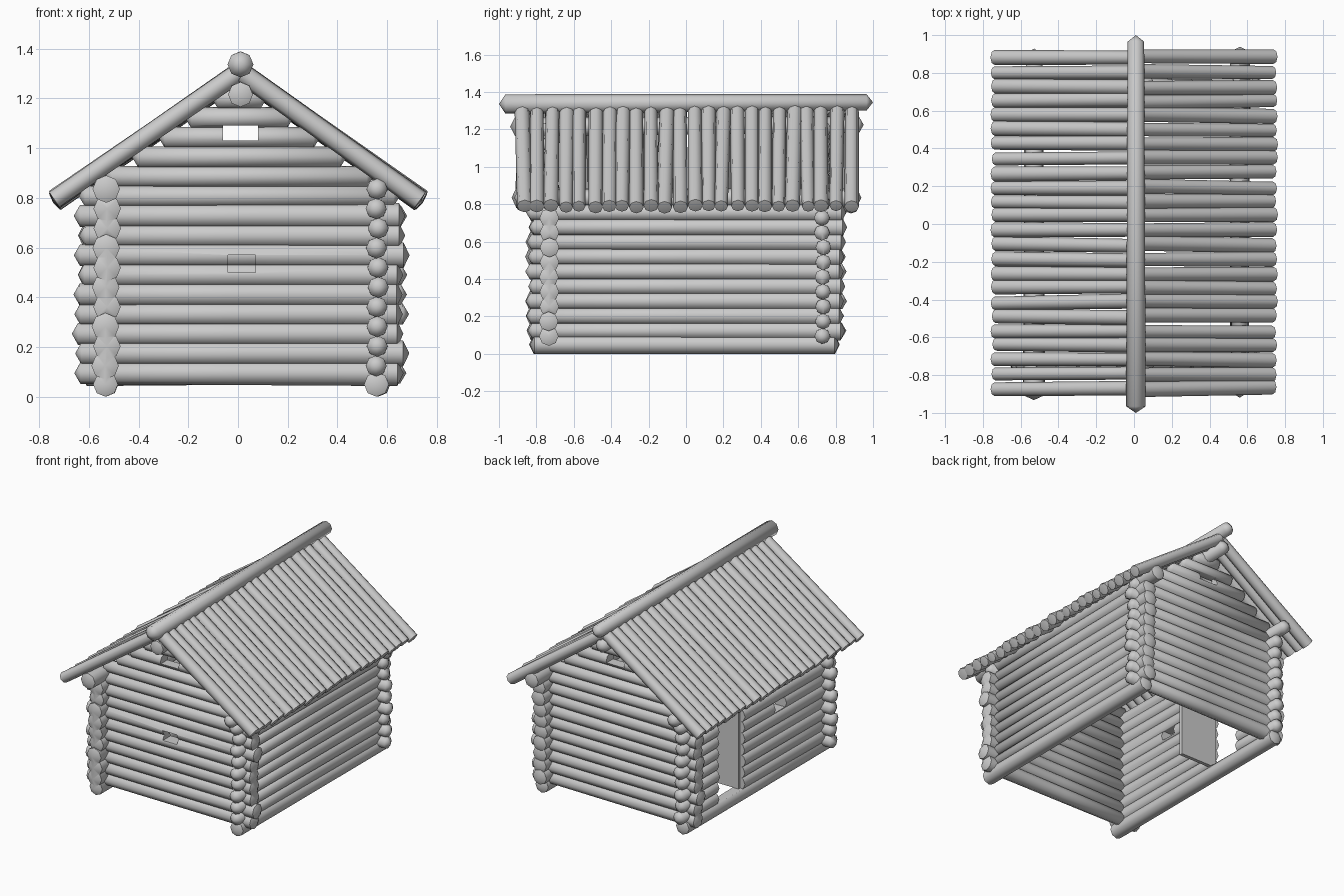
import bpy, bmesh, math, random
from mathutils import Vector

if "Cube" in bpy.data.objects:
    bpy.data.objects.remove(bpy.data.objects["Cube"])

random.seed(4)
PITCH = 0.079


def jit(a):
    return random.uniform(-a, a)


def add_log(bm, a, b, ra, rb, tip=0.025, sides=8):
    """Tapered log from a to b with shallow pointed ends."""
    a, b = Vector(a), Vector(b)
    d = (b - a).normalized()
    side = d.cross(Vector((0, 0, 1))).normalized()
    up = side.cross(d)
    stations = [(a + d * tip, ra), (a.lerp(b, 0.5), (ra + rb) / 2), (b - d * tip, rb)]
    rings = []
    for c, r in stations:
        rings.append([bm.verts.new(c + (side * math.cos(t) + up * math.sin(t)) * r)
                      for t in (2 * math.pi * i / sides for i in range(sides))])
    pa, pb = bm.verts.new(a), bm.verts.new(b)
    for i in range(sides):
        j = (i + 1) % sides
        for r0, r1 in zip(rings, rings[1:]):
            bm.faces.new((r0[i], r0[j], r1[j], r1[i]))
        bm.faces.new((pa, rings[0][j], rings[0][i]))
        bm.faces.new((pb, rings[-1][i], rings[-1][j]))


def finish(name, bm):
    bmesh.ops.recalc_face_normals(bm, faces=bm.faces)
    me = bpy.data.meshes.new(name)
    bm.to_mesh(me)
    bm.free()
    ob = bpy.data.objects.new(name, me)
    bpy.context.collection.objects.link(ob)
    return ob


def box(name, lo, hi):
    bm = bmesh.new()
    bmesh.ops.create_cube(bm, size=1)
    for v in bm.verts:
        v.co = [(l + h) / 2 + c * (h - l) for l, h, c in zip(lo, hi, v.co)]
    return finish(name, bm)


def select(ob):
    bpy.ops.object.select_all(action='DESELECT')
    ob.select_set(True)
    bpy.context.view_layer.objects.active = ob


def cut(ob, lo, hi):
    """Saw a box-shaped opening through a wall."""
    cutter = box("cutter", lo, hi)
    cutter.hide_render = True
    select(ob)
    m = ob.modifiers.new("opening", 'BOOLEAN')
    m.operation, m.object, m.solver = 'DIFFERENCE', cutter, 'EXACT'
    m.use_self = True
    bpy.ops.object.modifier_apply(modifier=m.name)
    bpy.data.objects.remove(cutter)


def smooth(ob):
    select(ob)
    bpy.ops.object.shade_smooth_by_angle(angle=math.radians(60))


# Long side walls; the top log of each carries the eaves and runs further out
def side_wall(name, x, r_front, r_back):
    bm = bmesh.new()
    for i in range(11):
        z = 0.05 if i == 0 else 0.045 + PITCH * i
        end = 0.93 if i == 10 else 0.83 if i == 0 else 0.85
        rf, rb = (0.05, 0.05) if i == 0 else (r_front, r_back)
        add_log(bm, (x + jit(0.005), -end + jit(0.012), z),
                (x + jit(0.005), end + jit(0.012), z), rf, rb)
    return finish(name, bm)


# End walls with the gable logs shortened to follow the roof slope
def end_wall(name, y, r_left, r_right):
    bm = bmesh.new()
    for i in range(15):
        z = 0.095 + PITCH * i
        if i < 9:
            xl, xr = -0.65 + jit(0.02), 0.675 + jit(0.015)
            rl, rr = r_left, r_right
        else:
            h = 0.04 + (1.25 - z) / 0.74
            xl, xr, rl, rr = -h, h + 0.01, 0.042, 0.042
        add_log(bm, (xl, y + jit(0.005), z), (xr, y + jit(0.005), z), rl, rr)
    return finish(name, bm)


left = side_wall("left_wall", -0.53, 0.055, 0.043)
right = side_wall("right_wall", 0.56, 0.042, 0.053)
front = end_wall("front_wall", -0.73, 0.044, 0.052)
back = end_wall("back_wall", 0.73, 0.052, 0.042)

# Windows and doorway
cut(front, (-0.04, -0.9, 0.50), (0.07, -0.6, 0.57))
cut(front, (-0.06, -0.9, 1.03), (0.08, -0.6, 1.09))
cut(back, (-0.06, 0.6, 1.03), (0.08, 0.9, 1.09))
cut(left, (-0.7, -0.29, 0.49), (-0.4, -0.17, 0.56))
cut(left, (-0.7, 0.17, 0.09), (-0.4, 0.45, 0.70))

# Door leaf, swung open into the cabin
door = box("door", (-0.54, 0.165, 0.09), (-0.25, 0.19, 0.70))


# Roof slopes made of thin poles side by side
def roof(name, s):
    bm = bmesh.new()
    n = 24
    for i in range(n):
        y = -0.87 + 1.75 * i / (n - 1)
        dz = jit(0.006)
        add_log(bm, (0.01 + 0.005 * s, y + jit(0.008), 1.30 + dz),
                (s * (0.74 + jit(0.005)), y + jit(0.008), 0.785 + dz),
                random.uniform(0.034, 0.041), random.uniform(0.034, 0.041), 0.006)
    return finish(name, bm)


roofs = [roof("roof_left", -1), roof("roof_right", 1)]


# Ridge cap log and the beam below it
def single(name, a, b, ra, rb, tip):
    bm = bmesh.new()
    add_log(bm, a, b, ra, rb, tip)
    return finish(name, bm)


ridge = single("ridge_log", (0.01, -1, 1.336), (0.01, 1, 1.345), 0.052, 0.044, 0.035)
beam = single("ridge_beam", (0.01, -0.94, 1.215), (0.01, 0.95, 1.225), 0.05, 0.044, 0.025)

for ob in [left, right, front, back, ridge, beam] + roofs:
    smooth(ob)
